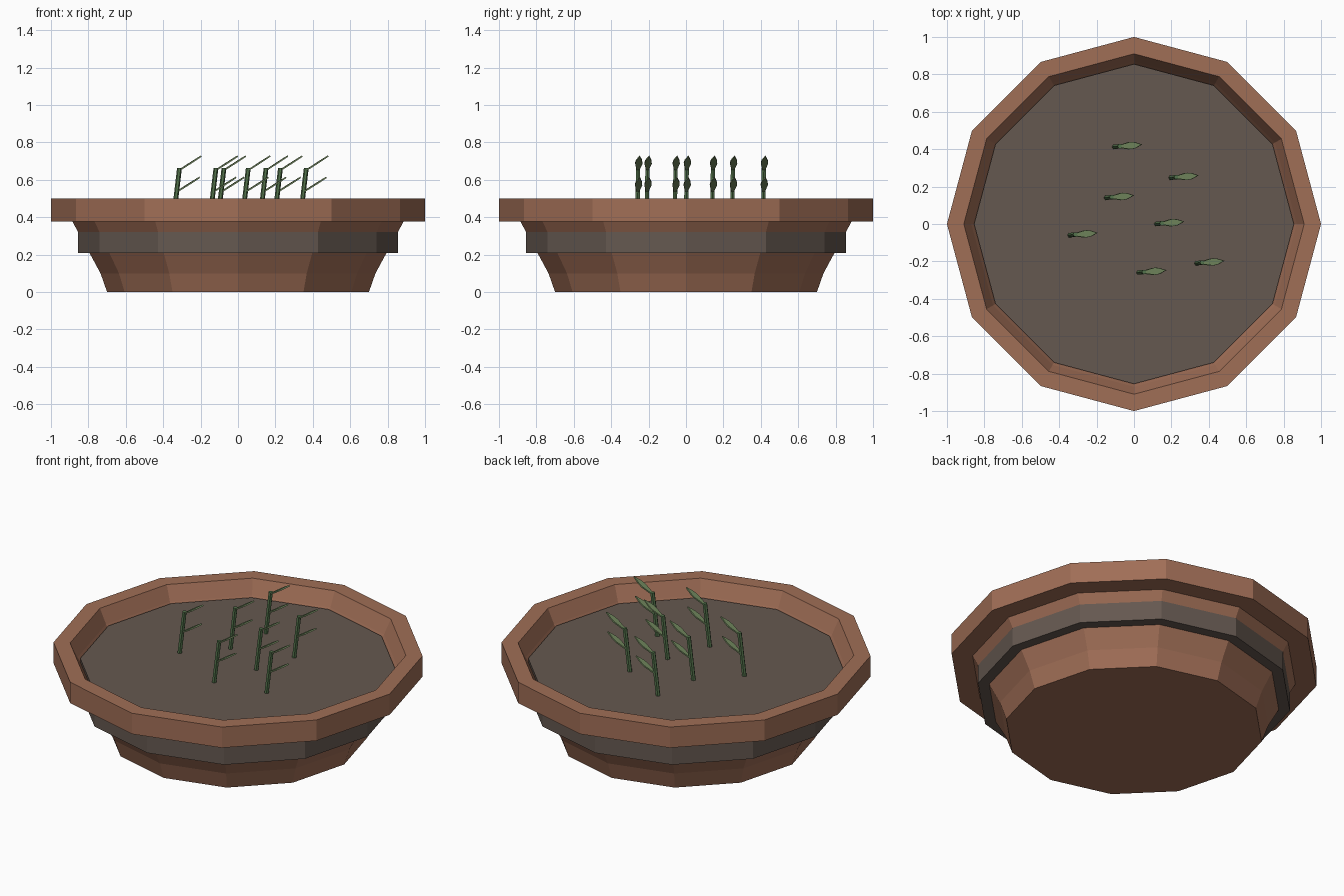
import bpy, bmesh, math
from mathutils import Vector

if "Cube" in bpy.data.objects:
    bpy.data.objects.remove(bpy.data.objects["Cube"])


def material(name, rgb):
    m = bpy.data.materials.new(name)
    lin = [(c / 255 / 12.92 if c < 11 else ((c / 255 + 0.055) / 1.055) ** 2.4) for c in rgb]
    m.diffuse_color = (*lin, 1)
    m.use_nodes = True
    m.node_tree.nodes["Principled BSDF"].inputs["Base Color"].default_value = m.diffuse_color
    return m


TERRACOTTA = material("terracotta", (160, 110, 86))
SOIL = material("soil", (101, 88, 80))
STEM = material("stem green", (84, 116, 76))
LEAF = material("leaf green", (116, 138, 96))


def add_object(name, bm, mat):
    bmesh.ops.recalc_face_normals(bm, faces=bm.faces)
    me = bpy.data.meshes.new(name)
    bm.to_mesh(me)
    bm.free()
    me.materials.append(mat)
    ob = bpy.data.objects.new(name, me)
    bpy.context.collection.objects.link(ob)
    return ob


def lathe(name, profile, mat, sides=12):
    """Closed turned body; the first and last rings are capped."""
    bm = bmesh.new()
    rings = []
    for r, z in profile:
        rings.append([bm.verts.new((r * math.cos(2 * math.pi * i / sides),
                                    r * math.sin(2 * math.pi * i / sides), z))
                      for i in range(sides)])
    for a, b in zip(rings, rings[1:]):
        for i in range(sides):
            j = (i + 1) % sides
            bm.faces.new((a[i], a[j], b[j], b[i]))
    bm.faces.new(rings[0][::-1])
    bm.faces.new(rings[-1])
    return add_object(name, bm, mat)


# Pot with a heavy rim, and the soil disc that shows through its wall
lathe("pot", [(0.70, 0), (0.735, 0.10), (0.885, 0.376), (1.0, 0.376), (1.0, 0.5),
              (0.91, 0.5), (0.87, 0.415), (0.70, 0.12)], TERRACOTTA)
lathe("soil", [(0.855, 0.208), (0.855, 0.41)], SOIL)


def add_stem(name, base, top, radius, sides=6):
    bm = bmesh.new()
    rings = [[bm.verts.new(p + Vector((radius * math.cos(2 * math.pi * i / sides),
                                       radius * math.sin(2 * math.pi * i / sides), 0)))
              for i in range(sides)] for p in (base, top)]
    for i in range(sides):
        j = (i + 1) % sides
        bm.faces.new((rings[0][i], rings[0][j], rings[1][j], rings[1][i]))
    bm.faces.new(rings[0][::-1])
    bm.faces.new(rings[1])
    add_object(name, bm, STEM)


def add_leaf(name, start, tip, thick=0.008):
    """Thin pointed blade, widest past the middle."""
    bm = bmesh.new()
    d = tip - start
    side = Vector((0, 0, 1)).cross(d).normalized()
    up = d.cross(side).normalized() * thick / 2
    outline = [(0, -0.006), (0.5, -0.02), (0.7, -0.017), (1, 0),
               (0.7, 0.015), (0.5, 0.019), (0, 0.006)]
    pts = [start + d * t + side * w for t, w in outline]
    lo = [bm.verts.new(p - up) for p in pts]
    hi = [bm.verts.new(p + up) for p in pts]
    bm.faces.new(lo[::-1])
    bm.faces.new(hi)
    for i in range(len(pts)):
        j = (i + 1) % len(pts)
        bm.faces.new((lo[i], lo[j], hi[j], hi[i]))
    add_object(name, bm, LEAF)


# Seven seedlings, all leaning the same way with two leaves each
spots = [(-0.105, 0.412), (0.197, 0.247), (-0.148, 0.14), (0.12, 0.0),
         (-0.343, -0.06), (0.335, -0.21), (0.025, -0.26)]
for n, (x, y) in enumerate(spots, 1):
    p = Vector((x, y, 0))
    add_stem(f"stem_{n}", p + Vector((-0.002, 0, 0.39)), p + Vector((0.03, 0.004, 0.662)), 0.013)
    add_leaf(f"lower_leaf_{n}", p + Vector((0.015, 0.001, 0.535)), p + Vector((0.138, 0.013, 0.613)))
    add_leaf(f"upper_leaf_{n}", p + Vector((0.028, 0.003, 0.65)), p + Vector((0.147, 0.013, 0.727)))
